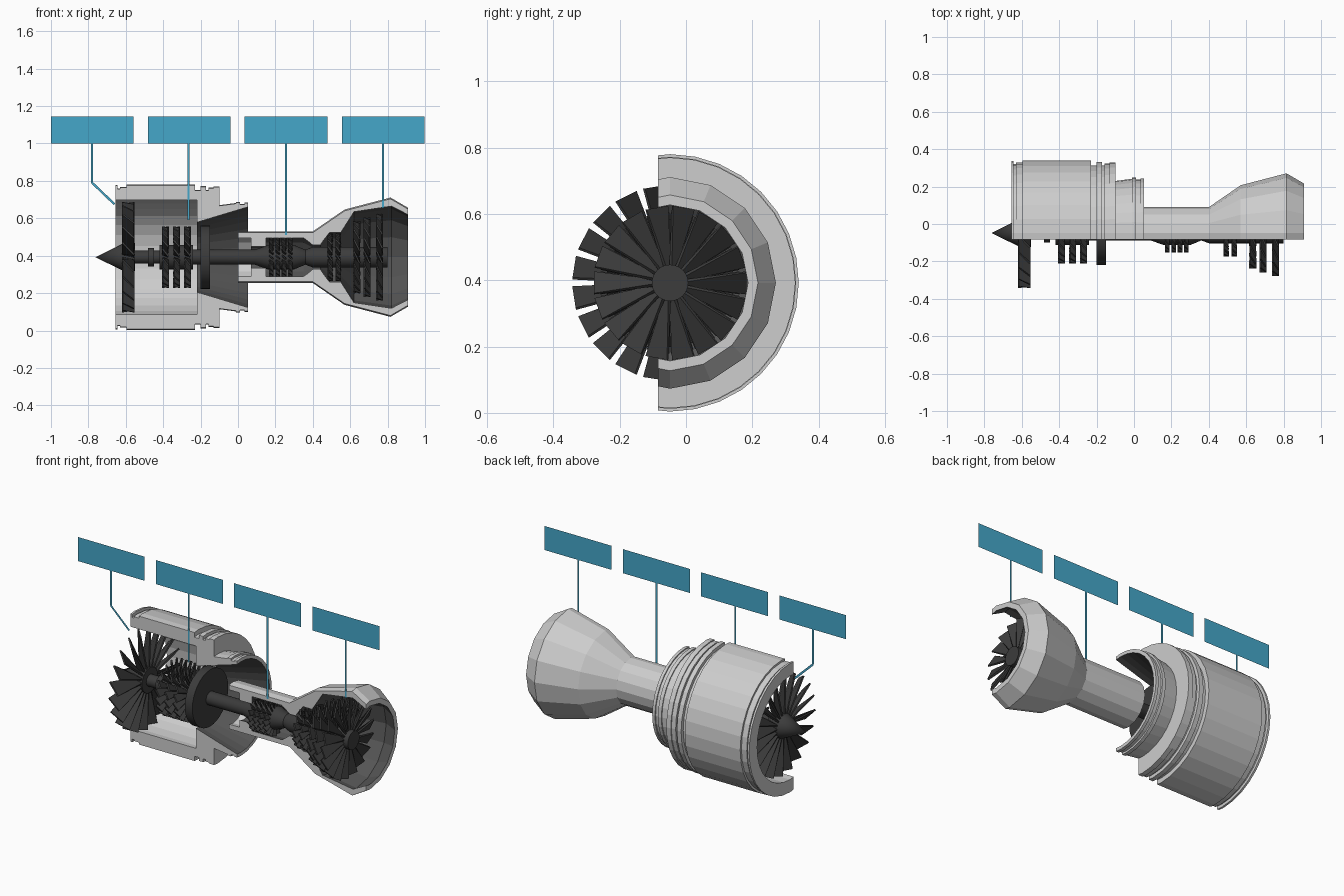
import bpy, bmesh, math
from mathutils import Vector

cube = bpy.data.objects.get("Cube")
if cube:
    bpy.data.objects.remove(cube, do_unlink=True)

AXIS_Y, AXIS_Z = -0.048, 0.392
CUT_Y = -0.084


def material(name, rgb):
    m = bpy.data.materials.new(name)
    m.use_nodes = True
    colour = (*rgb, 1)
    m.diffuse_color = colour
    bsdf = m.node_tree.nodes["Principled BSDF"]
    bsdf.inputs["Base Color"].default_value = colour
    bsdf.inputs["Roughness"].default_value = 0.6
    return m


SHELL = material("light grey shell", (0.61, 0.61, 0.61))
LINING = material("dark grey lining", (0.09, 0.09, 0.09))
ROTOR = material("charcoal rotor", (0.045, 0.045, 0.045))
BLUE = material("label blue", (0.06, 0.39, 0.59))


def finish(name, bm, *mats, smooth=False):
    mesh = bpy.data.meshes.new(name)
    bm.to_mesh(mesh)
    bm.free()
    for m in mats:
        mesh.materials.append(m)
    ob = bpy.data.objects.new(name, mesh)
    bpy.context.collection.objects.link(ob)
    if smooth:
        bpy.ops.object.select_all(action='DESELECT')
        ob.select_set(True)
        bpy.context.view_layer.objects.active = ob
        bpy.ops.object.shade_smooth_by_angle(angle=math.radians(30))
    return ob


def around(x, r, a):
    """Point at station x, radius r and angle a about the engine axis."""
    return Vector((x, AXIS_Y + r * math.sin(a), AXIS_Z + r * math.cos(a)))


def revolve(bm, profile, sides, closed, lining_from=None):
    """Turn (x, r) points about the axis; faces from lining_from on get slot 1."""
    rings = []
    for x, r in profile:
        if r == 0:
            rings.append([bm.verts.new(around(x, 0, 0))] * sides)
        else:
            rings.append([bm.verts.new(around(x, r, math.tau * i / sides))
                          for i in range(sides)])
    count = len(rings) if closed else len(rings) - 1
    for k in range(count):
        a, b = rings[k], rings[(k + 1) % len(rings)]
        for i in range(sides):
            j = (i + 1) % sides
            corners = list(dict.fromkeys((a[i], a[j], b[j], b[i])))
            if len(corners) > 2:
                f = bm.faces.new(corners)
                if lining_from is not None and lining_from <= k < count - 1:
                    f.material_index = 1


def cutaway(name, outer, inner, sides):
    """Revolved wall, sliced lengthwise with solid cut faces."""
    bm = bmesh.new()
    revolve(bm, outer + inner, sides, True, len(outer))
    bmesh.ops.recalc_face_normals(bm, faces=bm.faces[:])
    res = bmesh.ops.bisect_plane(
        bm, geom=bm.verts[:] + bm.edges[:] + bm.faces[:],
        plane_co=(0, CUT_Y, 0), plane_no=(0, -1, 0), clear_outer=True)
    rim = [e for e in res["geom_cut"] if isinstance(e, bmesh.types.BMEdge)]
    caps = bmesh.ops.triangle_fill(bm, edges=rim, use_beauty=True,
                                   normal=(0, -1, 0))
    for f in caps["geom"]:
        if isinstance(f, bmesh.types.BMFace):
            f.material_index = 0
    bmesh.ops.recalc_face_normals(bm, faces=bm.faces[:])
    return finish(name, bm, SHELL, LINING)


# Front casing with flanges and stepped rear collar
cutaway("front_casing",
        [(-.655, .31), (-.655, .386), (-.643, .386), (-.643, .368),
         (-.632, .368), (-.632, .376), (-.597, .376), (-.597, .388),
         (-.23, .388), (-.23, .36), (-.2, .36), (-.2, .38), (-.172, .38),
         (-.172, .36), (-.158, .36), (-.158, .372), (-.13, .372),
         (-.13, .378), (-.1, .378), (-.1, .278), (-.01, .29),
         (-.01, .296), (.012, .296), (.012, .285), (.035, .285),
         (.035, .292), (.053, .292)],
        [(.053, .272), (-.22, .19), (-.22, .31)], 32)

# Rear casing with combustion chamber and flared nozzle
cutaway("rear_casing",
        [(0, .11), (0, .138), (.4, .138), (.57, .255), (.815, .319),
         (.908, .265)],
        [(.908, .235), (.82, .28), (.62, .25), (.55, .14), (.49, .14),
         (.44, .075), (.4, .075), (.35, .11), (.15, .11), (.15, .07),
         (.07, .07), (.07, .11)], 16)

# Shaft: spinner, collar, drums and tail hub in one turned piece
bm = bmesh.new()
revolve(bm, [(-.762, 0), (-.61, .075), (-.55, .075), (-.55, .035),
             (-.48, .035), (-.48, .05), (-.45, .05), (-.45, .035),
             (-.42, .035), (-.42, .065), (-.24, .065), (-.24, .04),
             (.09, .04), (.16, .065), (.3, .065), (.36, .04), (.4, .055),
             (.8, .055), (.8, 0)], 24, False)
bmesh.ops.recalc_face_normals(bm, faces=bm.faces[:])
finish("shaft_and_spinner", bm, ROTOR, smooth=True)

# Solid bearing disc
bm = bmesh.new()
revolve(bm, [(-.2, 0), (-.2, .17), (-.15, .17), (-.15, 0)], 32, False)
bmesh.ops.recalc_face_normals(bm, faces=bm.faces[:])
finish("bearing_disc", bm, ROTOR, smooth=True)


def blade_row(name, x, root, tip, count, depth, width, thick=.009):
    """Ring of pitched blades that widen outwards."""
    bm = bmesh.new()
    for n in range(count):
        a = math.tau * (n + .5) / count
        radial = Vector((0, math.sin(a), math.cos(a)))
        tangent = Vector((0, -math.cos(a), math.sin(a)))
        loops = []
        for r in (root, tip):
            # pitch leans so the near blades rise toward the rear
            chord = Vector((depth / 2, 0, 0)) - tangent * (-width / 2 * r / tip)
            side = chord.cross(radial).normalized() * thick / 2
            c = around(x, 0, 0) + radial * r
            loops.append([bm.verts.new(c + u * chord + v * side)
                          for u, v in ((1, 1), (1, -1), (-1, -1), (-1, 1))])
        lo, hi = loops
        bm.faces.new(lo)
        bm.faces.new(hi[::-1])
        for i in range(4):
            j = (i + 1) % 4
            bm.faces.new((lo[i], hi[i], hi[j], lo[j]))
    bmesh.ops.recalc_face_normals(bm, faces=bm.faces[:])
    finish(name, bm, ROTOR)


# Blade rows
blade_row("fan_blades", -.587, .06, .293, 20, .062, .066)
for i, x in enumerate((-.388, -.328, -.27)):
    blade_row(f"compressor_blades_{i + 1}", x, .055, .163, 20, .03, .038)
for i, x in enumerate((.178, .212, .246, .28)):
    blade_row(f"combustor_blades_{i + 1}", x, .055, .105, 18, .02, .026, .006)
for i, x in enumerate((.492, .535)):
    blade_row(f"small_turbine_blades_{i + 1}", x, .05, .127, 18, .022, .034)
for i, x in enumerate((.635, .69, .757)):
    blade_row(f"large_turbine_blades_{i + 1}", x, .05, .19 + .02 * i, 18,
              .03, .066)


def flat_panel(bm, corners):
    bm.faces.new([bm.verts.new((x, CUT_Y - .003, z)) for x, z in corners])


# Blank call-out plates and their leader lines
LEADERS = {
    "fan": (-.78, [(-.78, 1), (-.78, .79), (-.66, .675)]),
    "compressor": (-.261, [(-.265, 1), (-.265, .59)]),
    "combustor": (.257, [(.257, 1), (.257, .51)]),
    "turbine": (.777, [(.775, 1), (.775, .655)]),
}
for part, (cx, path) in LEADERS.items():
    bm = bmesh.new()
    flat_panel(bm, [(cx - .221, 1), (cx + .221, 1),
                    (cx + .221, 1.144), (cx - .221, 1.144)])
    finish(f"{part}_label", bm, BLUE)
    bm = bmesh.new()
    for p, q in zip(path, path[1:]):
        p, q = Vector(p), Vector(q)
        d = (q - p).normalized() * .006
        n = Vector((-d.y, d.x))
        flat_panel(bm, [p + n, q + n, q - n, p - n])
    finish(f"{part}_leader", bm, BLUE)
